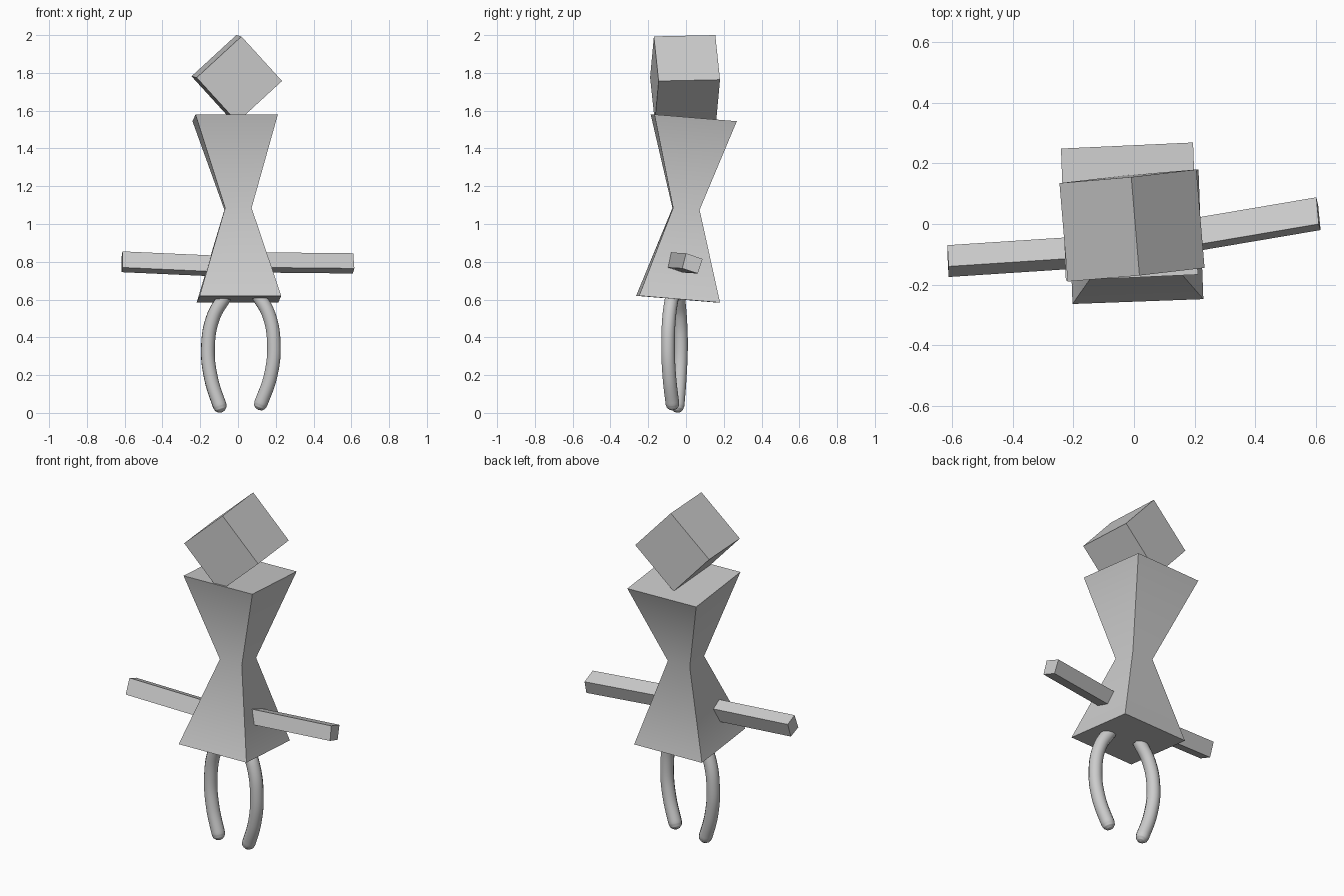
import bpy, bmesh, math
from mathutils import Vector

if "Cube" in bpy.data.objects:
    bpy.data.objects.remove(bpy.data.objects["Cube"])

grey = bpy.data.materials.new("plain grey")
grey.diffuse_color = (0.6, 0.6, 0.6, 1)
grey.use_nodes = True
grey.node_tree.nodes["Principled BSDF"].inputs["Base Color"].default_value = grey.diffuse_color


def shade(obj):
    """Smooth shading that keeps the box corners crisp."""
    bpy.ops.object.select_all(action="DESELECT")
    obj.select_set(True)
    bpy.context.view_layer.objects.active = obj
    bpy.ops.object.shade_smooth_by_angle(angle=math.radians(50))


def loft(name, rings):
    """Closed solid through four-cornered rings."""
    bm = bmesh.new()
    loops = [[bm.verts.new(p) for p in ring] for ring in rings]
    for a, b in zip(loops, loops[1:]):
        for i in range(4):
            j = (i + 1) % 4
            bm.faces.new((a[i], a[j], b[j], b[i]))
    bm.faces.new(loops[0])
    bm.faces.new(loops[-1])
    bmesh.ops.recalc_face_normals(bm, faces=bm.faces)
    mesh = bpy.data.meshes.new(name)
    bm.to_mesh(mesh)
    bm.free()
    mesh.materials.append(grey)
    obj = bpy.data.objects.new(name, mesh)
    bpy.context.collection.objects.link(obj)
    shade(obj)


def square(center, u, v):
    """Four corners around a centre, from two half-side vectors."""
    c, u, v = Vector(center), Vector(u), Vector(v)
    return [c - u - v, c + u - v, c + u + v, c - u + v]


# Hourglass torso, leaning slightly
loft("torso", [
    square((0.005, -0.042, 0.602), (0.216, 0.008, 0), (-0.008, 0.214, -0.018)),
    square((0, 0, 1.08), (0.07, 0.002, 0), (-0.002, 0.07, -0.005)),
    square((-0.015, 0.041, 1.562), (0.218, 0.01, 0), (-0.008, 0.218, -0.018)),
])

# Cube head balanced on one edge
top_front = Vector((0.018, -0.17, 1.993))
side_r = Vector((0.215, 0.025, -0.236))
side_l = Vector((-0.237, -0.02, -0.218))
depth = Vector((-0.027, 0.325, 0.007))
front = [top_front, top_front + side_r, top_front + side_r + side_l, top_front + side_l]
loft("head", [front, [p + depth for p in front]])

# Straight square arms: outer end section and direction toward the torso
arms = {
    "left_arm": ([(-0.612, -0.14, 0.855), (-0.612, -0.175, 0.77),
                  (-0.616, -0.10, 0.745), (-0.616, -0.07, 0.828)], (0.49, 0.032, -0.022)),
    "right_arm": ([(0.61, 0.0, 0.845), (0.616, -0.02, 0.765),
                   (0.608, 0.062, 0.738), (0.602, 0.088, 0.815)], (-0.49, -0.083, 0.005)),
}
for name, (end, toward) in arms.items():
    outer = [Vector(p) for p in end]
    loft(name, [outer, [p + Vector(toward) for p in outer]])


def leg(name, points, radius=0.037):
    """Bowed round tube with a domed foot."""
    curve = bpy.data.curves.new(name, "CURVE")
    curve.dimensions = "3D"
    curve.bevel_depth = radius
    curve.bevel_resolution = 4
    curve.use_fill_caps = True
    curve.resolution_u = 8
    spline = curve.splines.new("BEZIER")
    # Short shrinking steps at the end round off the foot
    tip = Vector(points[-1])
    way = (tip - Vector(points[-2])).normalized()
    dome = [(tip + way * radius * s, r)
            for s, r in ((0.5, 0.87), (0.85, 0.53), (1.0, 0.08))]
    path = [(Vector(p), 1.0) for p in points] + dome
    spline.bezier_points.add(len(path) - 1)
    for bp, (co, r) in zip(spline.bezier_points, path):
        bp.co, bp.radius = co, r
        bp.handle_left_type = bp.handle_right_type = "AUTO"
    curve.materials.append(grey)
    obj = bpy.data.objects.new(name, curve)
    bpy.context.collection.objects.link(obj)
    # Turn the tube into a mesh
    bpy.ops.object.select_all(action="DESELECT")
    obj.select_set(True)
    bpy.context.view_layer.objects.active = obj
    bpy.ops.object.convert(target="MESH")
    shade(bpy.context.view_layer.objects.active)


leg("left_leg", [(-0.07, -0.042, 0.615), (-0.13, -0.032, 0.51), (-0.159, -0.027, 0.35),
                 (-0.142, -0.034, 0.18), (-0.097, -0.045, 0.038)])
leg("right_leg", [(0.105, -0.072, 0.625), (0.163, -0.088, 0.52), (0.19, -0.095, 0.36),
                  (0.171, -0.088, 0.19), (0.121, -0.072, 0.05)])
